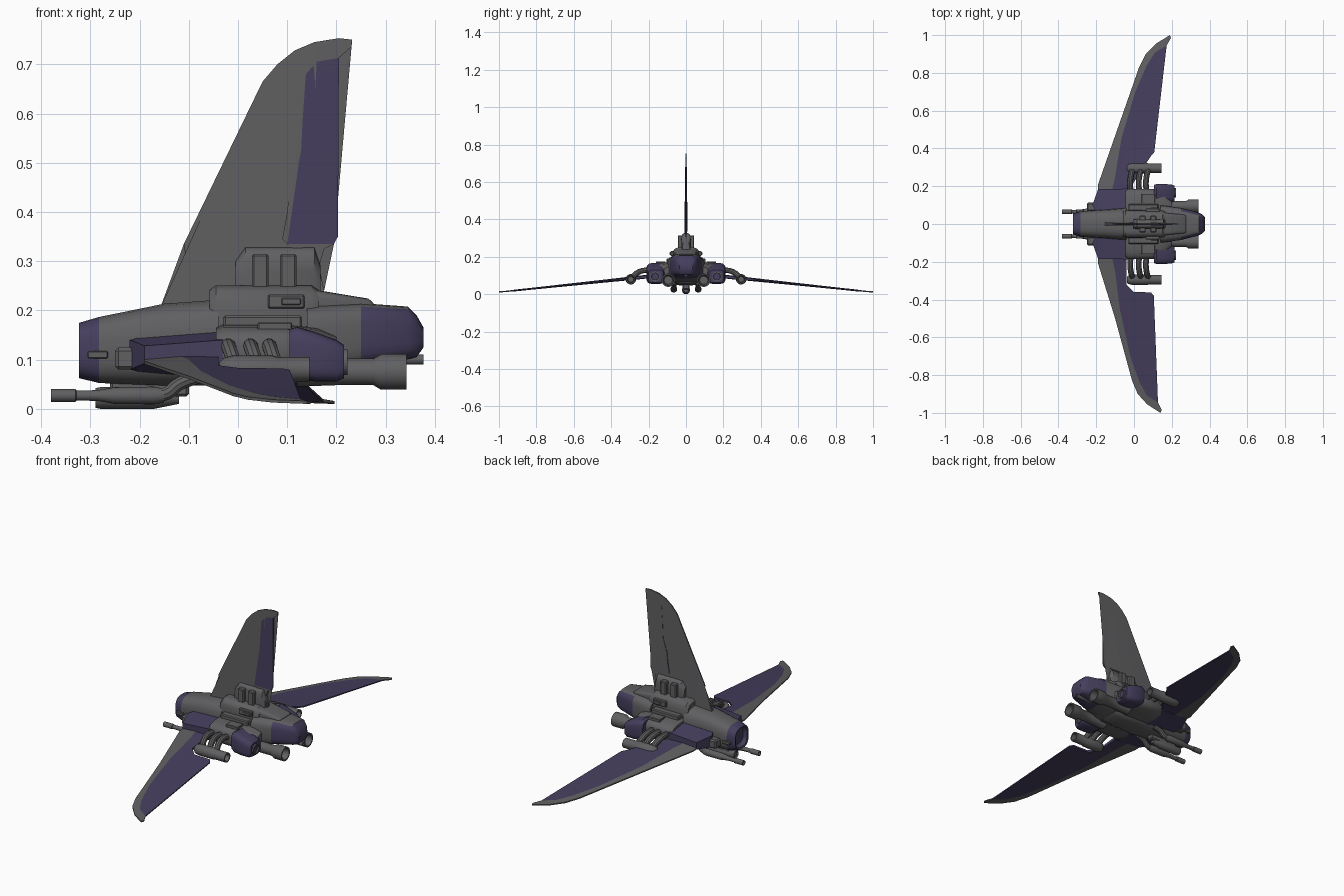
import bpy, bmesh, math
from mathutils import Vector

if "Cube" in bpy.data.objects:
    bpy.data.objects.remove(bpy.data.objects["Cube"])


def material(name, rgb):
    m = bpy.data.materials.new(name)
    m.use_nodes = True
    m.diffuse_color = (*rgb, 1)
    m.node_tree.nodes["Principled BSDF"].inputs["Base Color"].default_value = (*rgb, 1)
    return m


GREY = material("hull grey", (0.115, 0.115, 0.12))
PURPLE = material("dark purple", (0.06, 0.048, 0.11))


def finish(name, bm, mats, rule=None, angle=35):
    bmesh.ops.recalc_face_normals(bm, faces=bm.faces)
    bm.normal_update()
    if rule:
        for f in bm.faces:
            f.material_index = int(rule(f.calc_center_median(), f.normal))
    me = bpy.data.meshes.new(name)
    bm.to_mesh(me)
    bm.free()
    ob = bpy.data.objects.new(name, me)
    bpy.context.collection.objects.link(ob)
    for m in mats:
        me.materials.append(m)
    bpy.ops.object.select_all(action="DESELECT")
    ob.select_set(True)
    bpy.context.view_layer.objects.active = ob
    bpy.ops.object.shade_smooth_by_angle(angle=math.radians(angle))
    return ob


def skin(bm, rings):
    """Join rings of points with quads and close both ends."""
    vs = [[bm.verts.new(p) for p in r] for r in rings]
    n = len(vs[0])
    for a, b in zip(vs, vs[1:]):
        for i in range(n):
            j = (i + 1) % n
            bm.faces.new((a[i], a[j], b[j], b[i]))
    bm.faces.new(vs[0])
    bm.faces.new(vs[-1])


def loft(name, sections, mats, y=0, power=3, n=24, rule=None):
    """Rounded-box sections along x: (x, half width, bottom, top)."""
    rings = []
    for x, hw, lo, hi in sections:
        ring = []
        for i in range(n):
            t = 2 * math.pi * (i + 0.5) / n
            c, s = math.cos(t), math.sin(t)
            ring.append((x, y + hw * math.copysign(abs(c) ** (2 / power), c),
                         (lo + hi) / 2 + (hi - lo) / 2 * math.copysign(abs(s) ** (2 / power), s)))
        rings.append(ring)
    bm = bmesh.new()
    skin(bm, rings)
    return finish(name, bm, mats, rule)


def lathe(name, profile, y, z, mat=GREY):
    """Round part along x from (x, radius) points."""
    return loft(name, [(x, r, z - r, z + r) for x, r in profile], [mat], y, 2, 18)


def plate(name, pts, place, mat):
    """Thin slab from an outline with its own half thickness at each point."""
    bm = bmesh.new()
    skin(bm, [[place(a, b, k * t) for a, b, t in pts] for k in (-1, 1)])
    bmesh.ops.triangulate(bm, faces=[f for f in bm.faces if len(f.verts) > 4])
    return finish(name, bm, [mat])


def box(name, centre, size, mat=GREY):
    bm = bmesh.new()
    bmesh.ops.create_cube(bm, size=1)
    for v in bm.verts:
        v.co = Vector(centre) + Vector(a * b for a, b in zip(v.co, size))
    bmesh.ops.bevel(bm, geom=bm.edges[:], offset=min(size) * 0.15, segments=1, affect="EDGES")
    return finish(name, bm, [mat], angle=20)


def tube(name, pts, r):
    cu = bpy.data.curves.new(name, "CURVE")
    cu.dimensions, cu.bevel_depth, cu.bevel_resolution = "3D", r, 3
    cu.resolution_u, cu.use_fill_caps = 6, True
    sp = cu.splines.new("BEZIER")
    sp.bezier_points.add(len(pts) - 1)
    for bp, p in zip(sp.bezier_points, pts):
        bp.co = p
        bp.handle_left_type = bp.handle_right_type = "AUTO"
    tmp = bpy.data.objects.new(name + "_path", cu)
    bpy.context.collection.objects.link(tmp)
    bpy.context.view_layer.update()
    me = bpy.data.meshes.new_from_object(tmp.evaluated_get(bpy.context.evaluated_depsgraph_get()))
    bpy.data.objects.remove(tmp)
    bm = bmesh.new()
    bm.from_mesh(me)
    return finish(name, bm, [GREY])


# Fuselage
loft("nose", [(-.30, .042, .08, .16), (-.32, .046, .07, .17), (-.323, .055, .062, .175),
              (-.282, .068, .052, .187), (-.15, .076, .047, .214), (-.04, .085, .047, .222)],
     [GREY, PURPLE], rule=lambda c, n: c.x < -.283)
loft("centre_hull", [(-.058, .066, .05, .242), (-.045, .074, .047, .251), (.15, .072, .052, .251),
                     (.165, .066, .06, .24)], [GREY], power=5)
loft("wide_body", [(-.045, .178, .068, .165), (-.03, .187, .062, .172), (.1, .187, .06, .172),
                   (.16, .165, .065, .165), (.2, .12, .075, .15)], [GREY], power=4)
loft("tail", [(.14, .1, .06, .21), (.25, .085, .085, .215), (.345, .06, .1, .208),
              (.363, .05, .105, .19), (.377, .035, .125, .165)], [GREY, PURPLE], power=4,
     rule=lambda c, n: c.x > .34 or (c.x > .25 and n.z < .8))
loft("tail_deck", [(.15, .06, .18, .243), (.265, .05, .18, .224), (.275, .045, .18, .215)],
     [GREY], power=6)
lathe("tail_pipe", [(.2, .01), (.377, .01), (.377, .006), (.36, .005)], 0, .1)
lathe("chin_pod", [(-.285, .015), (-.29, .02), (-.28, .022), (-.17, .022), (-.12, .012)], 0, .022)
box("chin_mount", (-.18, 0, .045), (.16, .035, .04))


# Tail fin
def fin_place(a, b, t):
    return (a, t, b)


E, C = .003, .009
fin_edge = [(-.16, .2, .008), (-.105, .295, E), (-.11, .335, E), (.05, .665, E), (.08, .7, E),
            (.115, .728, E), (.155, .745, E), (.205, .753, E), (.232, .75, E), (.23, .735, E),
            (.205, .713, E)]
fin_seam = [(.16, .705, E), (.138, .68, .004), (.132, .6, .005), (.128, .52, .006),
            (.105, .45, .007), (.1, .4, C), (.09, .345, C), (.1, .335, C), (.195, .335, .005)]
fin_foot = [(.175, .325, .006), (.165, .29, .006), (.175, .24, .006)]
plate("fin_frame", fin_edge + fin_seam + fin_foot, fin_place, GREY)
plate("fin_panel", [fin_edge[-1]] + fin_seam + [(.203, .35, E)], fin_place, PURPLE)
loft("fin_base", [(-.005, .022, .2, .3), (.015, .028, .2, .328), (.155, .026, .2, .328),
                  (.168, .018, .2, .29)], [GREY], power=3)


# Wings
def wing_place(s):
    shear = .05 if s > 0 else 0
    return lambda a, b, t: (a + shear * max(0, b - .35) / .65, s * b,
                            max(.013, .095 - .105 * (b - .2)) + t)


wing_edge = [(-.19, .16, .004), (-.19, .21, E), (-.1, .5, E), (-.01, .83, E), (.02, .9, E),
             (.07, .955, E), (.14, 1, E), (.147, .985, E)]
wing_seam = [(.127, .945, E), (.07, .91, .005), (.03, .84, .005), (-.02, .7, .006),
             (-.075, .45, .008), (-.1, .25, .01), (-.12, .16, .01)]
wing_back = [(-.04, .16, .009), (-.04, .32, .006), (0, .36, .005), (.09, .362, .004),
             (.105, .38, E)]
shoulder = [(-.2, .06, .035), (-.22, .1, .03), (-.19, .185, .018), (-.03, .187, .03),
            (-.03, .06, .05)]

for s, side in ((1, "left"), (-1, "right")):
    place = wing_place(s)
    plate(side + "_wing_frame", wing_edge + wing_seam, place, GREY)
    plate(side + "_wing_panel", wing_seam + wing_back, place, PURPLE)
    plate(side + "_shoulder", shoulder, lambda a, b, t: (a, s * b, .11 + t), PURPLE)
    box(side + "_intake", (-.225, s * .09, .102), (.05, .045, .045))
    box(side + "_nose_sensor", (-.285, s * .07, .11), (.042, .016, .015))

    # Rear engines and nacelles
    lathe(side + "_main_engine", [(.12, .03), (.2, .027), (.275, .027), (.29, .036), (.342, .036),
                                  (.342, .029), (.29, .022)], s * .095, .075)
    loft(side + "_nacelle", [(.105, .045, .07, .162), (.12, .05, .06, .167), (.16, .05, .055, .155),
                             (.2, .047, .055, .14), (.215, .04, .062, .13)],
         [PURPLE], s * .162, 4)
    lathe(side + "_nacelle_nozzle", [(.2, .026), (.222, .026), (.222, .02), (.205, .016)],
          s * .165, .095)

    # Outer engine pods and their feed pipes
    lathe(side + "_outer_engine", [(-.038, .014), (-.03, .023), (-.01, .028), (.07, .028),
                                   (.08, .025), (.145, .025), (.145, .019), (.1, .015)],
          s * .295, .08)
    for i, x in enumerate((-.015, .03, .068)):
        tube(f"{side}_feed_pipe_{i + 1}", [(x, s * .16, .12), (x - .005, s * .215, .128),
                                           (x, s * .26, .115), (x + .01, s * .29, .085)], .015)

    # Forward guns
    lathe(side + "_gun", [(-.36, .005), (-.38, .008), (-.38, .013), (-.33, .013), (-.328, .01),
                          (-.285, .011), (-.25, .017), (-.17, .018), (-.15, .014)], s * .065, .027)
    tube(side + "_gun_feed", [(-.18, s * .065, .027), (-.145, s * .065, .031),
                              (-.12, s * .064, .05), (-.08, s * .06, .065)], .014)

    # Upper hull fittings
    for i, x in enumerate((.045, .102)):
        box(f"{side}_fin_block_{i + 1}", (x, s * .03, .275), (.034, .028, .08))
    box(side + "_vent_frame", (.098, s * .072, .218), (.075, .02, .028))
    box(side + "_vent_slat", (.108, s * .08, .218), (.04, .014, .014))
    box(side + "_deck_hatch", (.075, s * .135, .168), (.07, .05, .016))
    box(side + "_hull_step", (.05, s * .085, .175), (.16, .04, .03))
